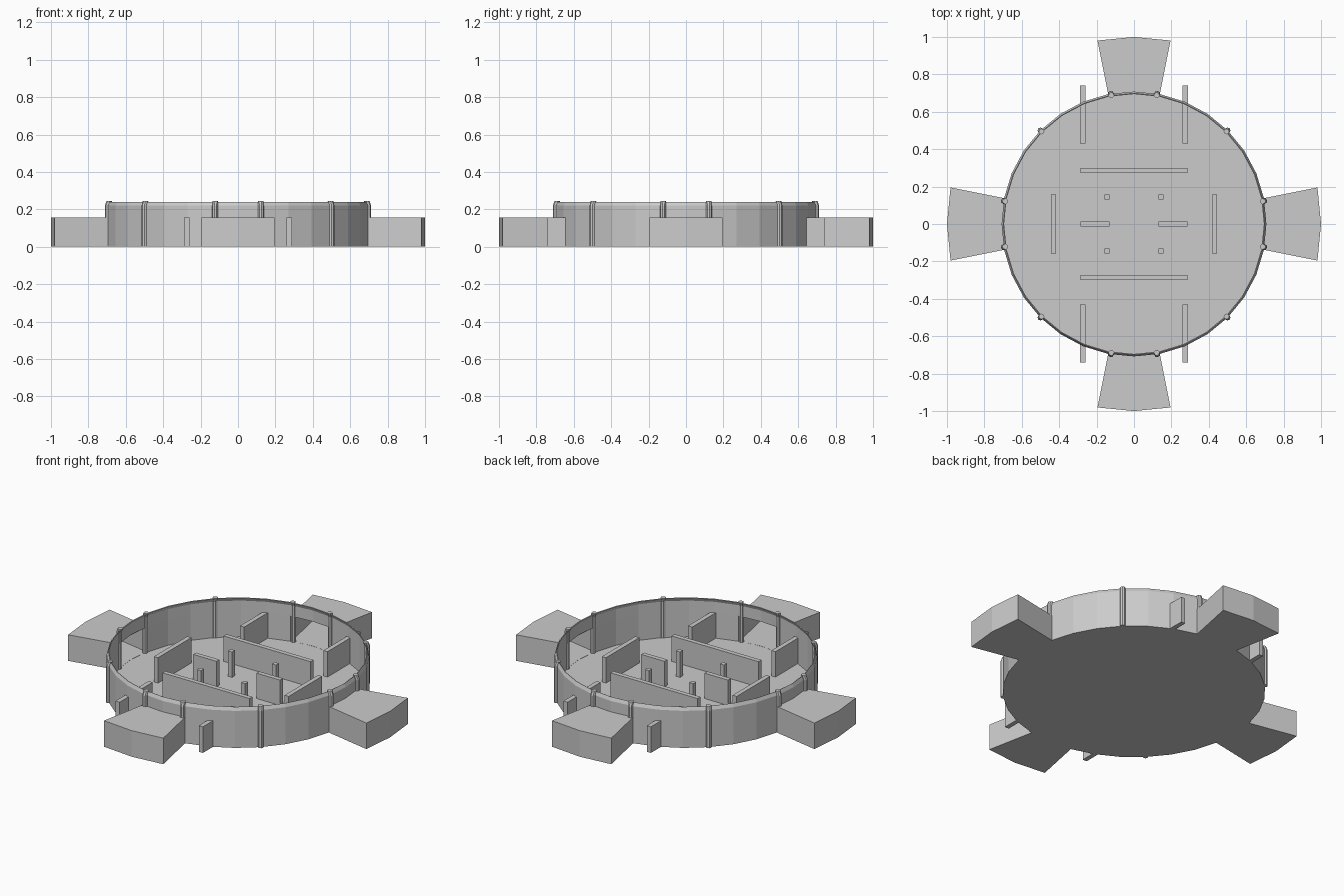
import bpy, bmesh, math
from mathutils import Vector

cube = bpy.data.objects.get("Cube")
if cube:
    bpy.data.objects.remove(cube, do_unlink=True)

SIDES, R, R_OUT = 32, 0.708, 1.0
BAY_H, LIP_Z, TOP_Z, R_TOP = 0.155, 0.22, 0.24, 0.699
STEP = math.tau / SIDES

grey = bpy.data.materials.new("plain grey")
grey.use_nodes = True
grey.diffuse_color = (0.6, 0.6, 0.6, 1)
grey.node_tree.nodes["Principled BSDF"].inputs["Base Color"].default_value = (0.6, 0.6, 0.6, 1)


def polar(r, angle, z):
    return Vector((r * math.cos(angle), r * math.sin(angle), z))


def finish(name, bm, thickness=0):
    bmesh.ops.remove_doubles(bm, verts=bm.verts, dist=1e-5)
    mesh = bpy.data.meshes.new(name)
    bm.to_mesh(mesh)
    bm.free()
    mesh.materials.append(grey)
    obj = bpy.data.objects.new(name, mesh)
    bpy.context.collection.objects.link(obj)
    if thickness:
        mod = obj.modifiers.new("thickness", "SOLIDIFY")
        mod.thickness = thickness
        mod.offset = -1
    return obj


def add_face(bm, points):
    return bm.faces.new([bm.verts.new(p) for p in points])


def box(name, x0, x1, y0, y1, height=BAY_H):
    bm = bmesh.new()
    bmesh.ops.create_cube(bm, size=1)
    for v in bm.verts:
        v.co = ((x0 + x1) / 2 + v.co.x * (x1 - x0),
                (y0 + y1) / 2 + v.co.y * (y1 - y0),
                (v.co.z + 0.5) * height)
    return finish(name, bm)


# Round floor
bm = bmesh.new()
add_face(bm, [polar(R, i * STEP, 0.004) for i in range(SIDES)])
finish("floor", bm, 0.004)

# Ring wall with a leaning lip, open below the bay roofs
bm = bmesh.new()
rings = [(R, 0), (R, BAY_H), (R, LIP_Z), (R_TOP, TOP_Z)]
for i in range(SIDES):
    a, b = i * STEP, (i + 1) * STEP
    first = 1 if i % 8 in (0, 7) else 0
    for (r0, z0), (r1, z1) in list(zip(rings, rings[1:]))[first:]:
        add_face(bm, [polar(r0, a, z0), polar(r0, b, z0),
                      polar(r1, b, z1), polar(r1, a, z1)])
finish("ring_wall", bm, 0.005)

# Four hollow bays, open towards the floor
for n, side in enumerate(("left", "back", "right", "front")):
    mid = n * math.pi / 2
    angles = [mid - STEP, mid, mid + STEP]
    bm = bmesh.new()
    outline = [(R_OUT, a) for a in angles] + [(R, a) for a in reversed(angles)]
    add_face(bm, [polar(r, a, BAY_H) for r, a in outline])
    add_face(bm, [polar(r, a, 0) for r, a in reversed(outline)])
    shell = [(R, angles[0])] + outline[:3] + [(R, angles[2])]
    for (r0, a), (r1, b) in zip(shell, shell[1:]):
        add_face(bm, [polar(r0, a, 0), polar(r1, b, 0),
                      polar(r1, b, BAY_H), polar(r0, a, BAY_H)])
    finish(side + "_bay", bm, 0.005)

# Twelve wall posts whose tops lean inwards with the lip
for n in range(4):
    for offset in (-10, 10, 45):
        angle = n * math.pi / 2 + math.radians(offset)
        bm = bmesh.new()
        levels = [(R, 0), (R, LIP_Z), (R_TOP, TOP_Z + 0.004)]
        loops = []
        for r, z in levels:
            c = polar(r, angle, z)
            loops.append([bm.verts.new(c + polar(0.015, angle + k * math.tau / 8, 0))
                          for k in range(8)])
        for low, high in zip(loops, loops[1:]):
            for k in range(8):
                j = (k + 1) % 8
                bm.faces.new((low[k], low[j], high[j], high[k]))
        bm.faces.new(loops[-1])
        bm.faces.new(list(reversed(loops[0])))
        finish("wall_post", bm)

# Inner barriers, mirrored on both axes
T = 0.0135
for s in (-1, 1):
    box("long_barrier", -0.286, 0.286, s * 0.287 - T, s * 0.287 + T)
    box("side_barrier", s * 0.43 - T, s * 0.43 + T, -0.157, 0.157)
    lo, hi = sorted((s * 0.131, s * 0.286))
    box("centre_barrier", lo, hi, -T, T)
    for t in (-1, 1):
        lo, hi = sorted((t * 0.43, t * 0.74))
        box("crossing_fin", s * 0.274 - T, s * 0.274 + T, lo, hi)
        box("centre_pin", s * 0.145 - T, s * 0.145 + T,
            t * 0.145 - T, t * 0.145 + T)
